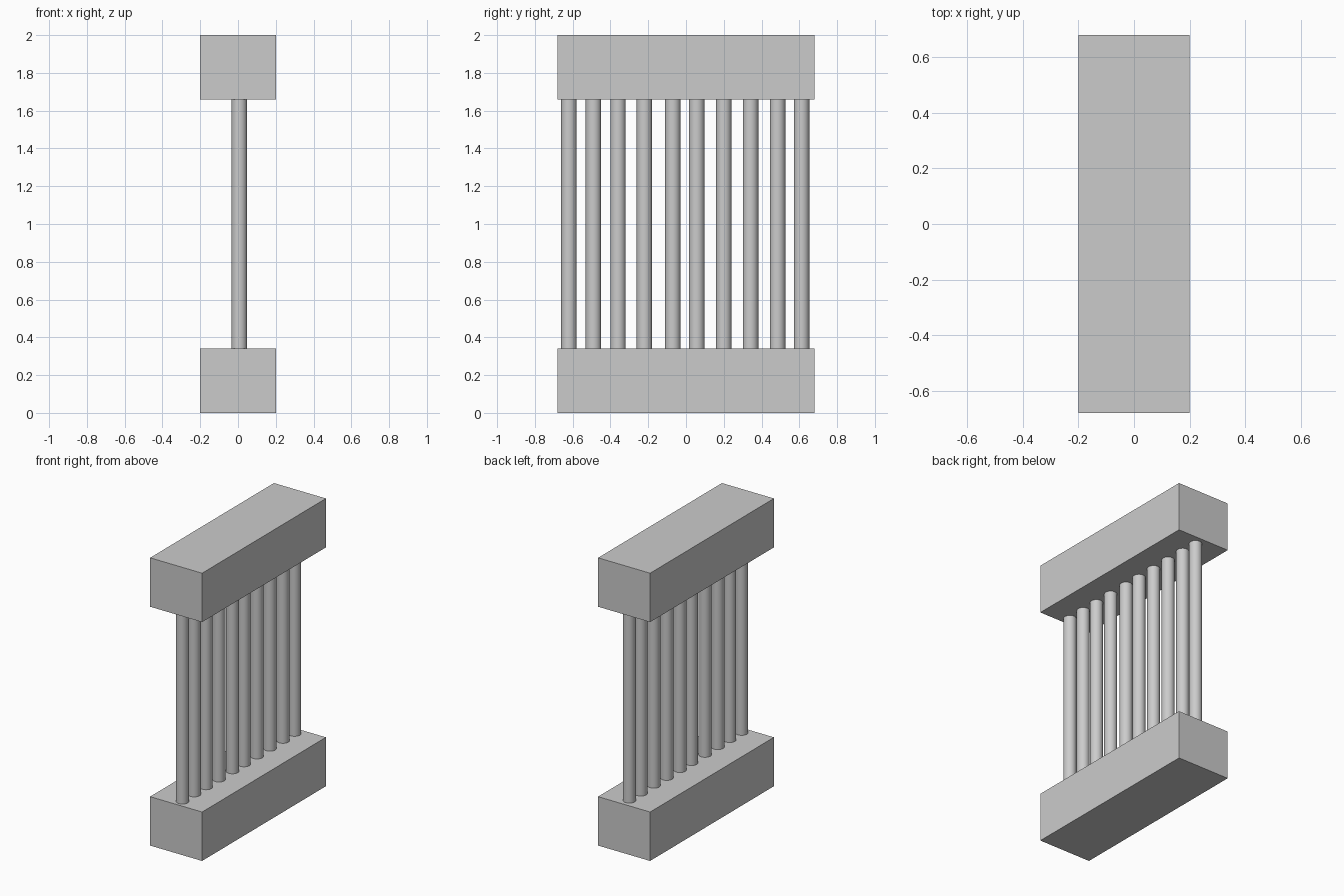
import bpy

if "Cube" in bpy.data.objects:
    bpy.data.objects.remove(bpy.data.objects["Cube"])

DEPTH_X, LENGTH_Y = 0.40, 1.36
LOW_TOP, HIGH_BOTTOM, TOP = 0.34, 1.66, 2.0


def block(name, z0, z1):
    bpy.ops.mesh.primitive_cube_add(size=1, location=(0, 0, (z0 + z1) / 2))
    ob = bpy.context.object
    ob.name = name
    ob.scale = (DEPTH_X, LENGTH_Y, z1 - z0)
    bpy.ops.object.transform_apply(location=False, rotation=False, scale=True)


def post(name, y):
    bpy.ops.mesh.primitive_cylinder_add(
        vertices=32, radius=0.041, depth=HIGH_BOTTOM - LOW_TOP,
        location=(0.007, y, (LOW_TOP + HIGH_BOTTOM) / 2))
    bpy.context.object.name = name
    bpy.ops.object.shade_smooth_by_angle()


# Base and top rails
block("bottom_rail", 0, LOW_TOP)
block("top_rail", HIGH_BOTTOM, TOP)

# Row of slightly unevenly spaced round posts
post_y = [-0.62, -0.49, -0.36, -0.22, -0.07, 0.057, 0.20, 0.342, 0.485, 0.612]
for i, y in enumerate(post_y, 1):
    post(f"post_{i}", y)
